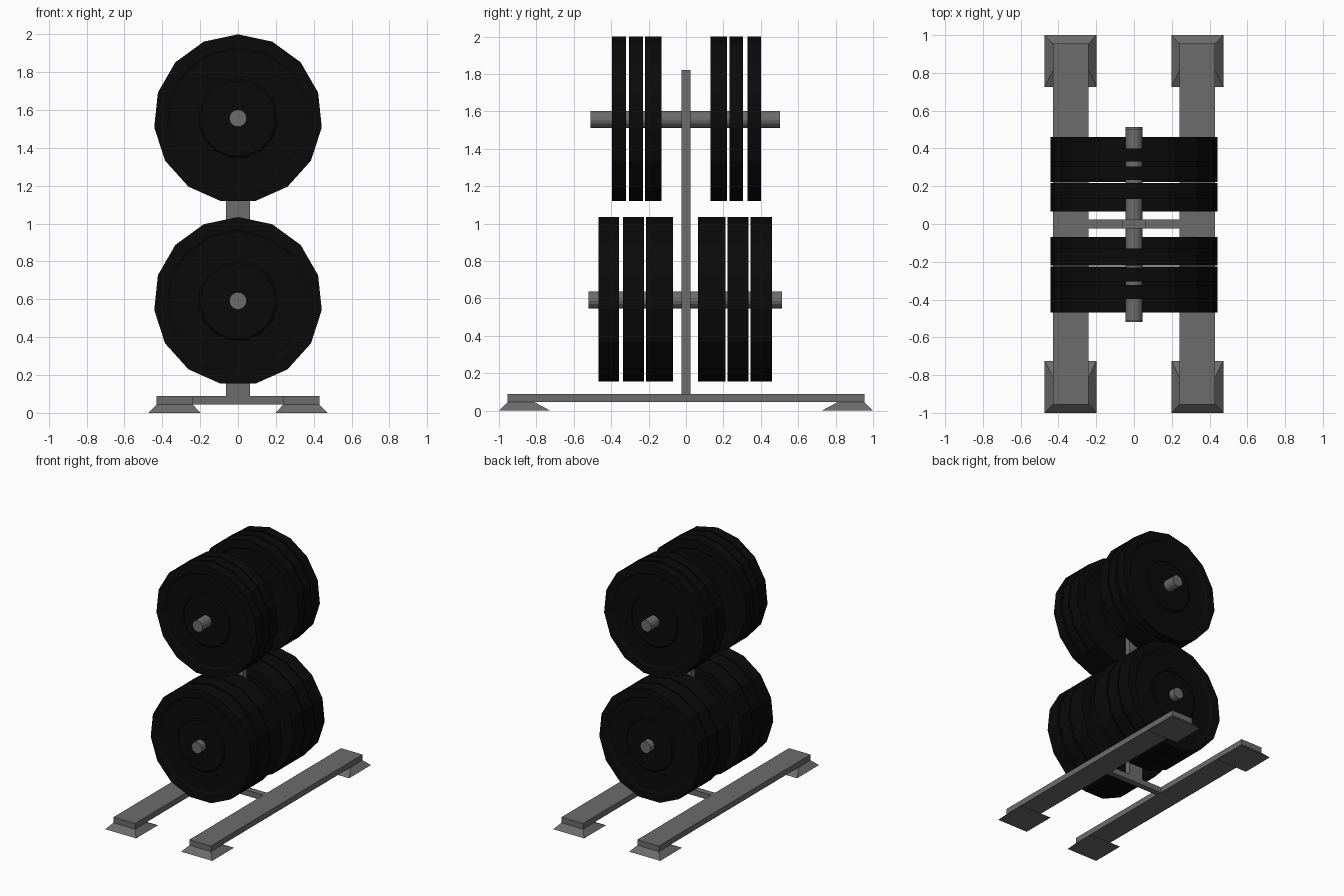
import bpy, bmesh, math

if "Cube" in bpy.data.objects:
    bpy.data.objects.remove(bpy.data.objects["Cube"])

def material(name, v):
    m = bpy.data.materials.new(name)
    m.diffuse_color = (v, v, v, 1)
    m.use_nodes = True
    m.node_tree.nodes["Principled BSDF"].inputs["Base Color"].default_value = m.diffuse_color
    return m

steel = material("grey steel", 0.15)
rubber = material("black rubber", 0.003)

def make(name, verts, faces, mat):
    me = bpy.data.meshes.new(name)
    me.from_pydata(verts, [], faces)
    bm = bmesh.new()
    bm.from_mesh(me)
    bmesh.ops.recalc_face_normals(bm, faces=bm.faces)
    bm.to_mesh(me)
    bm.free()
    me.materials.append(mat)
    ob = bpy.data.objects.new(name, me)
    bpy.context.collection.objects.link(ob)
    return ob

def frustum(name, bottom, top, z0, z1, mat):
    """Box between two (x0, x1, y0, y1) rectangles."""
    v = []
    for (x0, x1, y0, y1), z in ((bottom, z0), (top, z1)):
        v += [(x0, y0, z), (x1, y0, z), (x1, y1, z), (x0, y1, z)]
    f = [(3, 2, 1, 0), (4, 5, 6, 7)]
    f += [(i, (i + 1) % 4, (i + 1) % 4 + 4, i + 4) for i in range(4)]
    return make(name, v, f, mat)

def lathe(name, profile, zc, mat, n=15):
    """Spin a (radius, y) profile about a y-axis at height zc, with end caps."""
    v = [(r * math.sin(2 * math.pi * i / n), y, zc + r * math.cos(2 * math.pi * i / n))
         for r, y in profile for i in range(n)]
    k = len(profile)
    f = [(j * n + i, j * n + (i + 1) % n, (j + 1) * n + (i + 1) % n, (j + 1) * n + i)
         for j in range(k - 1) for i in range(n)]
    f += [tuple(range(n)), tuple(range((k - 1) * n, k * n))]
    return make(name, v, f, mat)

def plate(name, y0, y1, zc):
    # raised rim and hub with a shallow recess between them on both faces
    d = 0.008
    half = [(0.20, 0), (0.21, d), (0.365, d), (0.38, 0), (0.445, 0)]
    prof = [(r, y0 + o) for r, o in half] + [(r, y1 - o) for r, o in reversed(half)]
    lathe(name, prof, zc, rubber)

# base rails and tapered feet
for sx, side in ((-1, "left"), (1, "right")):
    def xs(a, b):
        return tuple(sorted((sx * a, sx * b)))
    frustum(f"{side}_rail", xs(.24, .43) + (-.955, .955), xs(.24, .43) + (-.955, .955), .045, .09, steel)
    for sy, end in ((-1, "front"), (1, "back")):
        def ys(a, b):
            return tuple(sorted((sy * a, sy * b)))
        frustum(f"{end}_{side}_foot", xs(.198, .473) + ys(.725, 1.0),
                xs(.24, .43) + ys(.81, .955), 0, .045, steel)

# crossbar and upright post
bar = (-.24, .24, -.024, .024)
frustum("crossbar", bar, bar, .045, .09, steel)
post = (-.063, .063, -.024, .024)
frustum("upright_post", post, post, .045, 1.822, steel)

# weight bars and their plates
tiers = {
    "upper": (1.557, -.51, .503, [(-.396, -.322), (-.305, -.23), (-.22, -.13),
                                  (.132, .218), (.233, .305), (.33, .40)]),
    "lower": (.592, -.52, .513, [(-.468, -.358), (-.338, -.225), (-.215, -.07),
                                 (.065, .21), (.222, .334), (.346, .46)]),
}
for tier, (zc, y0, y1, plates) in tiers.items():
    lathe(f"{tier}_bar", [(.046, y0), (.046, y1)], zc, steel)
    for i, (a, b) in enumerate(plates):
        plate(f"{tier}_weight_plate_{i + 1}", a, b, zc - .002)
